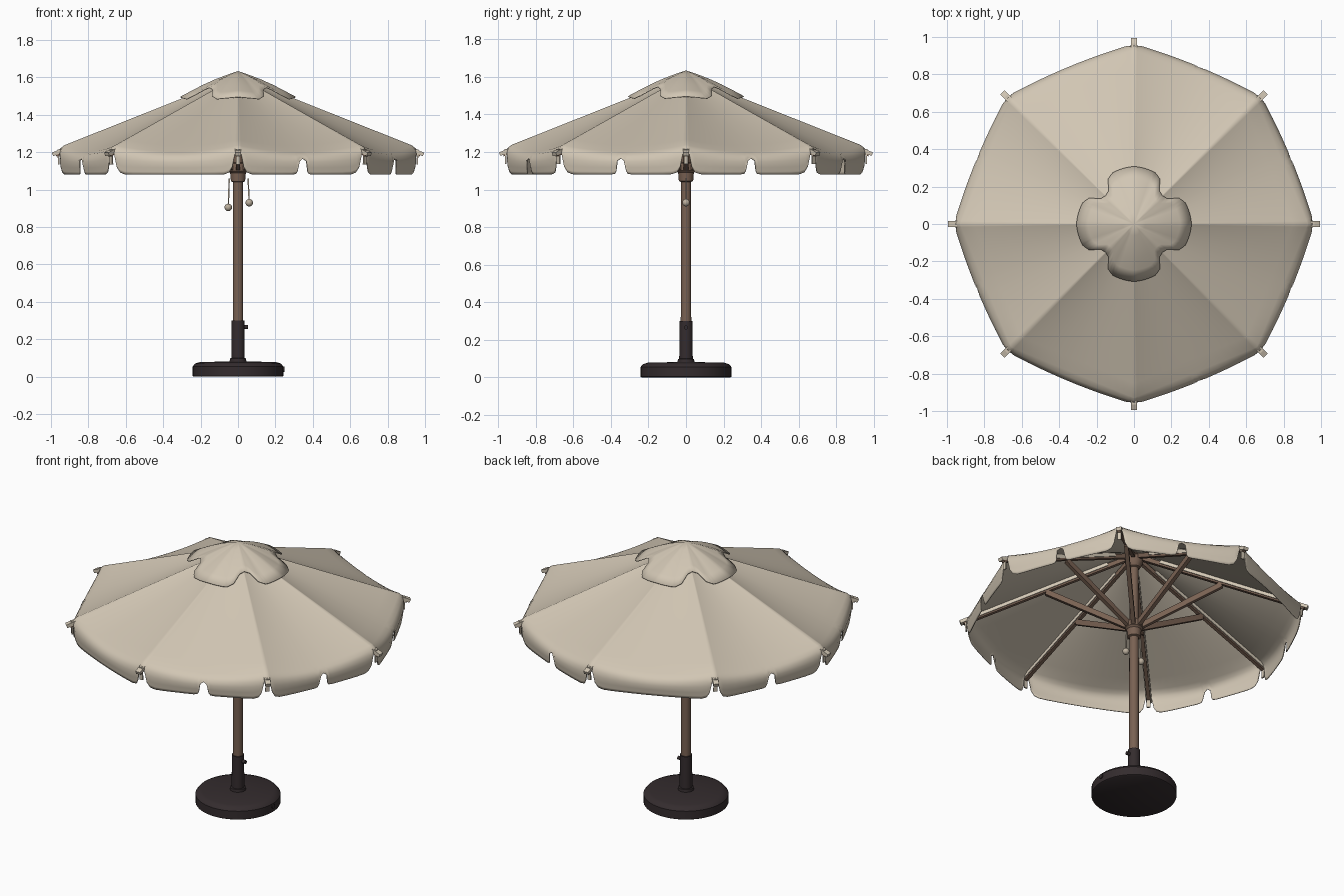
import bpy, bmesh, math
from mathutils import Vector, Matrix

if "Cube" in bpy.data.objects:
    bpy.data.objects.remove(bpy.data.objects["Cube"])


def material(name, rgb):
    m = bpy.data.materials.new(name)
    m.diffuse_color = (*rgb, 1)
    m.use_nodes = True
    m.node_tree.nodes["Principled BSDF"].inputs["Base Color"].default_value = m.diffuse_color
    return m


CLOTH = material("beige_cloth", (0.64, 0.565, 0.455))
WOOD = material("brown_wood", (0.19, 0.12, 0.085))
DARK = material("dark_base", (0.034, 0.025, 0.027))
ROPE = material("cord_beige", (0.50, 0.43, 0.34))


def finish(name, bm, mat, angle=35, thick=0):
    bmesh.ops.remove_doubles(bm, verts=bm.verts, dist=1e-5)
    me = bpy.data.meshes.new(name)
    bm.to_mesh(me)
    bm.free()
    me.materials.append(mat)
    for p in me.polygons:
        p.use_smooth = True
    me.set_sharp_from_angle(angle=math.radians(angle))
    ob = bpy.data.objects.new(name, me)
    bpy.context.collection.objects.link(ob)
    if thick:
        s = ob.modifiers.new("thickness", 'SOLIDIFY')
        s.thickness = thick
    return ob


def sheet(bm, cols):
    """closed ring of columns, each running outwards or downwards"""
    vs = [[bm.verts.new(p) for p in c] for c in cols]
    for a, b in zip(vs, vs[1:] + vs[:1]):
        for j in range(len(a) - 1):
            bm.faces.new((a[j], a[j + 1], b[j + 1], b[j]))


def lathe(name, profile, mat, seg=32):
    bm = bmesh.new()
    sheet(bm, [[(r * math.cos(a), r * math.sin(a), z) for r, z in profile]
               for a in (2 * math.pi * i / seg for i in range(seg))])
    return finish(name, bm, mat)


def bar(bm, a, b, w, h):
    a, b = Vector(a), Vector(b)
    d = b - a
    m = (Matrix.Translation((a + b) / 2)
         @ d.to_track_quat('X', 'Z').to_matrix().to_4x4()
         @ Matrix.Diagonal((d.length, w, h, 1)))
    bmesh.ops.create_cube(bm, size=1, matrix=m)


def polar(k, r, z):
    a = math.radians(45 * k)
    return Vector((r * math.cos(a), r * math.sin(a), z))


def interp(pts, x):
    for (x0, y0), (x1, y1) in zip(pts, pts[1:]):
        if x <= x1:
            return y0 + (y1 - y0) * (x - x0) / (x1 - x0)
    return pts[-1][1]


# Canopy: eight sagging panels with a hanging valance, slit at ribs and mid panel
TOP, EDGE_R, EDGE_Z, LOW = 1.607, 0.93, 1.237, 1.08
half = [(0, .2), (.025, .28), (.045, .72), (.07, .92), (.11, .99), (.18, 1), (.26, 1),
        (.34, 1), (.42, 1), (.45, .97), (.462, .85), (.475, .4), (.5, .3)]
columns = half + [(1 - u, d) for u, d in half[-2:0:-1]]
valance_r = [(0, EDGE_R), (.13, .954), (.4, .964), (1, .952)]
cols = []
for k in range(8):
    for u, d in columns:
        if k in (2, 5) and .4 < u < .6:
            d = 1
        way = polar(k, 1, 0).lerp(polar(k + 1, 1, 0), u)
        belly = 4 * u * (1 - u)
        col = []
        for j in range(13):
            t = j / 12
            p = way * EDGE_R * t
            p.z = TOP + (EDGE_Z - TOP) * t - belly * (.012 * math.sin(math.pi * t) + .034 * t * t)
            col.append(p)
        start = col[-1].z
        for s in (.12, .25, .45, .7, .88, 1):
            f = s * d
            p = way * (interp(valance_r, f) + .022 * belly * min(1, f * 3))
            p.z = start + (LOW - start) * f
            col.append(p)
        cols.append(col)
bm = bmesh.new()
sheet(bm, cols)
finish("canopy", bm, CLOTH, 50, .004)

# Vent cap: four flaps cut back at the diagonals
cap_profile = [(0, 1.634), (.1, 1.600), (.2, 1.555), (.31, 1.496)]
cols = []
for i in range(96):
    a = 2 * math.pi * i / 96
    off = abs((math.degrees(a) + 45) % 90 - 45)
    reach = interp([(0, .308), (22, .298), (31, .275), (36, .225), (45, .215)], off)
    seam = 1 - abs((math.degrees(a) + 22.5) % 45 - 22.5) / 22.5
    cols.append([(reach * t * math.cos(a), reach * t * math.sin(a),
                  interp(cap_profile, reach * t) - .017 * (1 - seam) * t)
                 for t in (0, .2, .4, .6, .8, 1)])
bm = bmesh.new()
sheet(bm, cols)
finish("vent_cap", bm, CLOTH, 50, .004)

# Ribs, cloth sleeves, corner tabs and struts, repeated for each corner
slope = (EDGE_Z - TOP) / EDGE_R


def rib_z(r, drop):
    return TOP + slope * r - drop


ribs, sleeves, tabs, struts = (bmesh.new() for _ in range(4))
for k in range(8):
    bar(ribs, polar(k, .03, rib_z(.03, .03)), polar(k, .975, rib_z(.975, .03)), .022, .026)
    bar(sleeves, polar(k, .15, rib_z(.15, .021)), polar(k, .992, rib_z(.992, .024)), .032, .02)
    bar(tabs, polar(k, .962, 1.215), polar(k, .958, 1.135), .022, .008)
    bar(struts, polar(k, .035, 1.115), polar(k, .5, rib_z(.5, .045)), .024, .032)
finish("ribs", ribs, WOOD)
finish("rib_sleeves", sleeves, CLOTH)
finish("corner_tabs", tabs, CLOTH)
finish("struts", struts, WOOD)

# Pole with its two hubs
lathe("pole", [(0, 1.6), (.025, 1.6), (.027, 1.0), (.028, .28), (0, .28)], WOOD, 24)
lathe("sliding_hub", [(.026, 1.145), (.05, 1.14), (.052, 1.10), (.042, 1.09),
                      (.038, 1.045), (.026, 1.04)], WOOD)
lathe("top_hub", [(0, 1.59), (.03, 1.585), (.05, 1.565), (.05, 1.53),
                  (.035, 1.50), (.024, 1.495)], WOOD)

# Base disc and the tube holding the pole
lathe("base_disc", [(0, .082), (.05, .082), (.205, .078), (.23, .07), (.242, .055),
                    (.242, .004), (.236, 0), (0, 0)], DARK, 48)
lathe("base_tube", [(.027, .3), (.035, .3), (.036, .1), (.043, .098),
                    (.045, .08), (.03, .08)], DARK)

# Clamp screw on the tube and plug on the rim
bm = bmesh.new()
for x, z, r, length in ((.042, .265, .011, .024), (.24, .04, .014, .016)):
    bmesh.ops.create_cone(bm, cap_ends=True, segments=16, radius1=r, radius2=r, depth=length,
                          matrix=Matrix.Translation((x, 0, z)) @ Matrix.Rotation(math.pi / 2, 4, 'Y'))
finish("clamp_screw_and_plug", bm, DARK)

# Pull cords with end knobs
cords, knobs = bmesh.new(), bmesh.new()
for x, z in ((-.052, .905), (.06, .93)):
    bar(cords, (x * .9, 0, 1.06), (x, 0, z), .007, .007)
    bmesh.ops.create_uvsphere(knobs, u_segments=16, v_segments=10, radius=.02,
                              matrix=Matrix.Translation((x, 0, z)))
finish("pull_cords", cords, ROPE)
finish("cord_knobs", knobs, ROPE)
